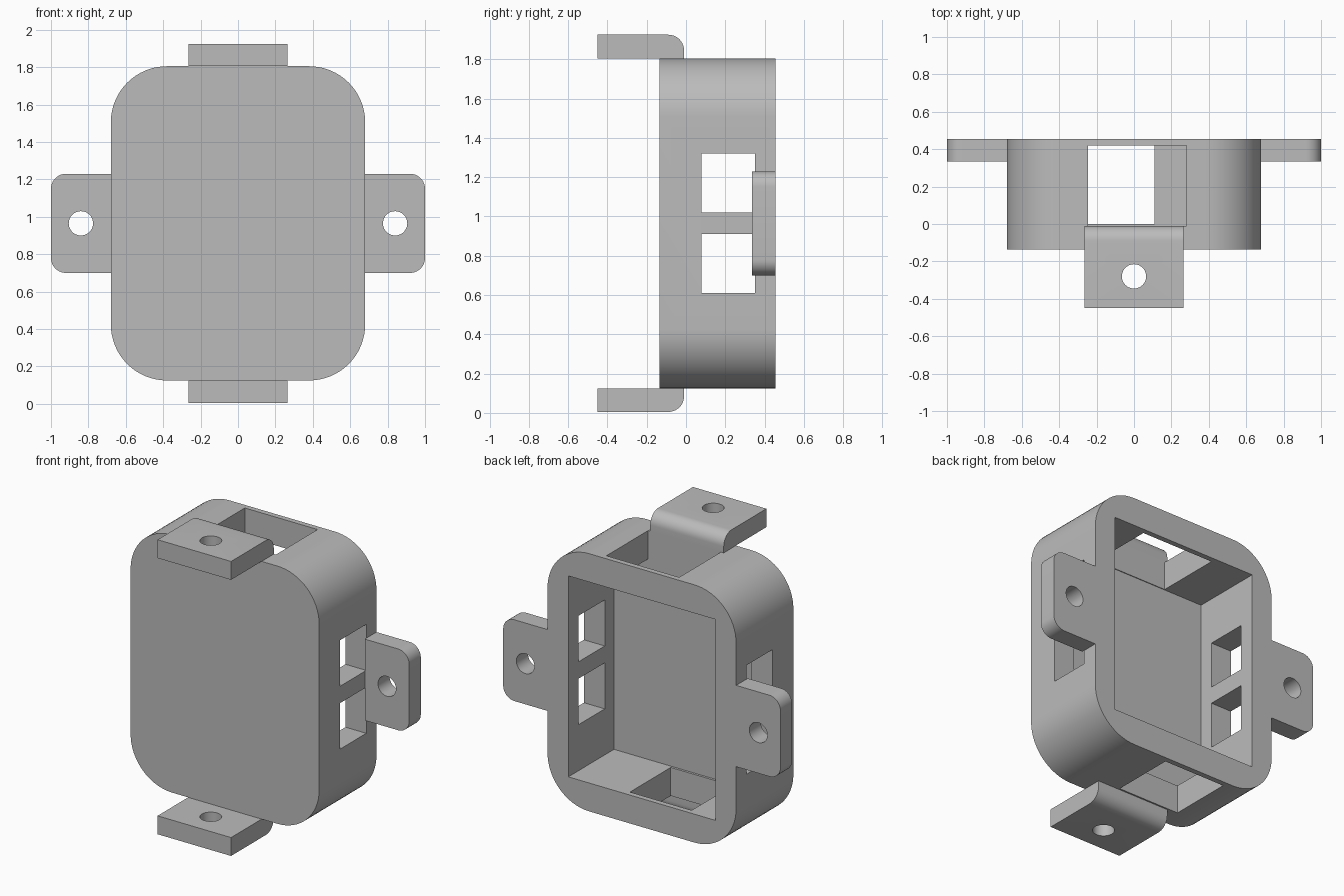
import bpy, bmesh, math
from mathutils import Vector

cube = bpy.data.objects.get("Cube")
if cube:
    bpy.data.objects.remove(cube)

grey = bpy.data.materials.new("plain_grey")
grey.use_nodes = True
COLOUR = (0.5, 0.5, 0.5, 1)
grey.diffuse_color = COLOUR
grey.node_tree.nodes["Principled BSDF"].inputs["Base Color"].default_value = COLOUR

MID = 0.965  # height of the centre line


def make_object(name, bm):
    bmesh.ops.recalc_face_normals(bm, faces=bm.faces)
    mesh = bpy.data.meshes.new(name)
    bm.to_mesh(mesh)
    bm.free()
    mesh.materials.append(grey)
    obj = bpy.data.objects.new(name, mesh)
    bpy.context.collection.objects.link(obj)
    return obj


def prism(name, outline, offset):
    """Extrude a closed outline of 3D points along an offset."""
    bm = bmesh.new()
    face = bm.faces.new([bm.verts.new(p) for p in outline])
    new = bmesh.ops.extrude_face_region(bm, geom=[face])["geom"]
    verts = [v for v in new if isinstance(v, bmesh.types.BMVert)]
    bmesh.ops.translate(bm, verts=verts, vec=Vector(offset))
    return make_object(name, bm)


def rounded(corners, steps):
    """Outline from (u, v, radius) corners of an axis-aligned rectangle."""
    cu = sum(c[0] for c in corners) / 4
    cv = sum(c[1] for c in corners) / 4
    points = []
    for u, v, r in corners:
        if r == 0:
            points.append((u, v))
            continue
        su, sv = (1 if u > cu else -1), (1 if v > cv else -1)
        arc = []
        for i in range(steps + 1):
            a = math.pi / 2 * i / steps
            arc.append((u - su * r * (1 - math.cos(a)), v - sv * r * (1 - math.sin(a))))
        points += arc if su * sv > 0 else arc[::-1]
    return points


def box(name, low, high):
    outline = [(low[0], low[1]), (high[0], low[1]), (high[0], high[1]), (low[0], high[1])]
    return prism(name, [(x, y, low[2]) for x, y in outline], (0, 0, high[2] - low[2]))


def cylinder(name, centre, axis, radius=0.065):
    bm = bmesh.new()
    turn = Vector((0, 0, 1)).rotation_difference(Vector(axis)).to_matrix().to_4x4()
    bmesh.ops.create_cone(bm, cap_ends=True, segments=40, radius1=radius, radius2=radius,
                          depth=0.4, matrix=turn)
    bmesh.ops.translate(bm, verts=bm.verts, vec=Vector(centre))
    return make_object(name, bm)


def cut(obj, cutters):
    """Subtract every cutter, bake the result and remove the cutters."""
    for cutter in cutters:
        cutter.hide_render = True
        mod = obj.modifiers.new("cut", "BOOLEAN")
        mod.operation = "DIFFERENCE"
        mod.solver = "EXACT"
        mod.object = cutter
    graph = bpy.context.evaluated_depsgraph_get()
    obj.data = bpy.data.meshes.new_from_object(obj.evaluated_get(graph))
    obj.modifiers.clear()
    for cutter in cutters:
        bpy.data.objects.remove(cutter)


def smooth(obj):
    bpy.ops.object.select_all(action="DESELECT")
    obj.select_set(True)
    bpy.context.view_layer.objects.active = obj
    bpy.ops.object.shade_smooth_by_angle(angle=math.radians(30))


# Housing shell: rounded block, open at the back
W, H = 0.68, 0.84
outline = rounded([(W, MID + H, 0.3), (-W, MID + H, 0.3),
                   (-W, MID - H, 0.3), (W, MID - H, 0.3)], 16)
housing = prism("housing", [(u, -0.135, v) for u, v in outline], (0, 0.59, 0))
cutters = [
    box("cavity", (-0.53, -0.015, MID - 0.655), (0.53, 0.6, MID + 0.655)),
    box("top_window", (-0.245, -0.01, 1.5), (0.28, 0.42, 2)),
    box("bottom_window", (-0.335, 0, 0), (0.11, 0.42, 0.5)),
]
# Two cable windows through both side walls
for z in (0.61, 1.02):
    cutters.append(box("side_window", (-1, 0.08, z), (1, 0.35, z + 0.3)))
cut(housing, cutters)
smooth(housing)

# Side ears with screw holes
for side, name in ((1, "left_ear"), (-1, "right_ear")):
    low, high = MID - 0.265, MID + 0.265
    outline = rounded([(1, high, 0.08), (0.68, high, 0), (0.68, low, 0), (1, low, 0.08)], 10)
    ear = prism(name, [(side * u, 0.335, v) for u, v in outline], (0, 0.12, 0))
    cut(ear, [cylinder("hole", (side * 0.84, 0.4, MID), (0, 1, 0))])
    smooth(ear)

# Top and bottom tabs reaching forward, rounded on the rear outer edge
for side, name in ((1, "top_tab"), (-1, "bottom_tab")):
    outline = rounded([(-0.01, 0.96, 0.08), (-0.45, 0.96, 0),
                       (-0.45, 0.84, 0), (-0.01, 0.84, 0)], 10)
    tab = prism(name, [(-0.265, u, MID + side * v) for u, v in outline], (0.53, 0, 0))
    cut(tab, [cylinder("hole", (0, -0.28, MID + side * 0.9), (0, 0, 1))])
    smooth(tab)
